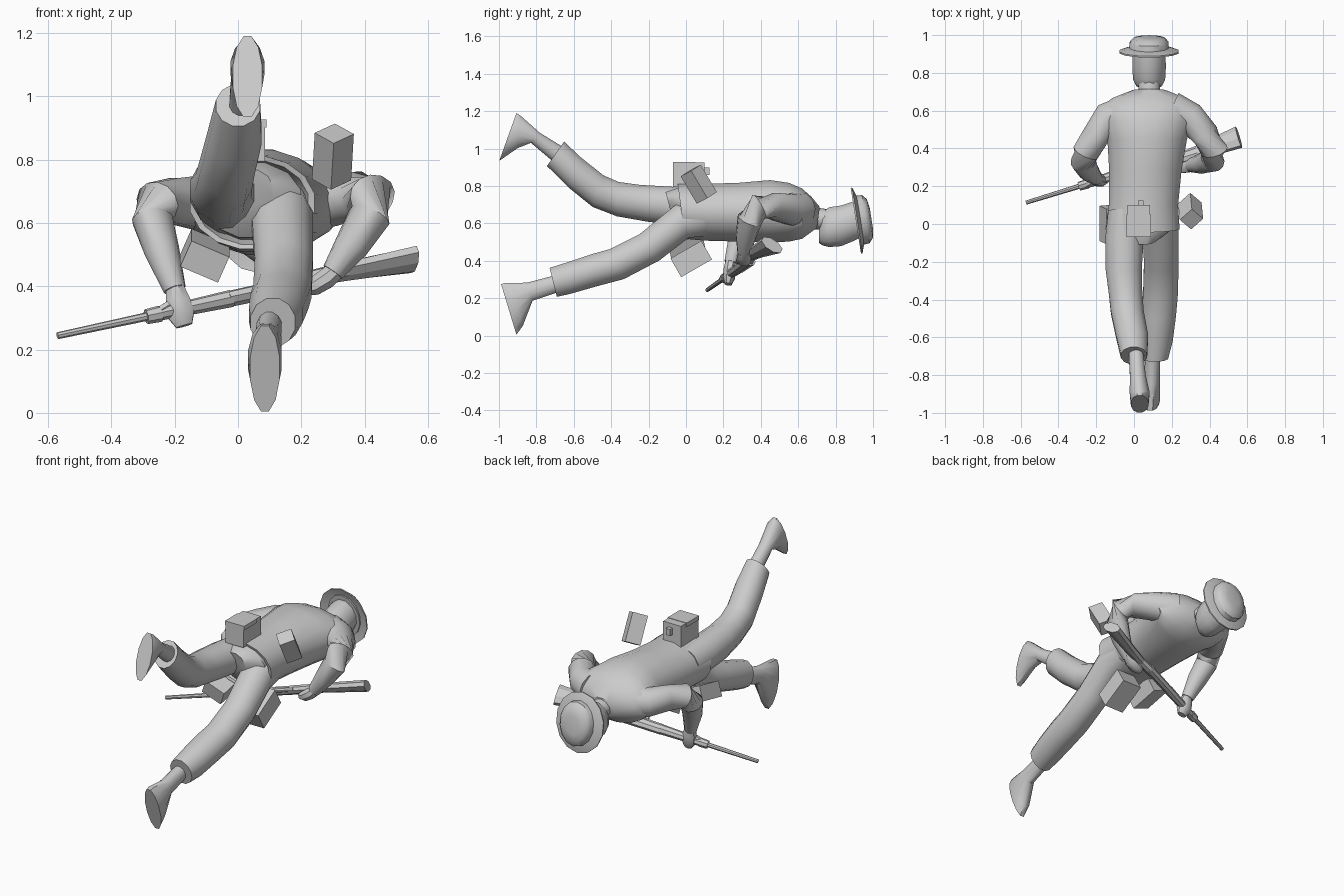
import bpy, bmesh, math
from mathutils import Vector as V

grey = bpy.data.materials.new("plain_grey")
grey.diffuse_color = (0.6, 0.6, 0.6, 1)


def finish(name, bm, smooth=True):
    bmesh.ops.recalc_face_normals(bm, faces=bm.faces)
    me = bpy.data.meshes.new(name)
    bm.to_mesh(me)
    bm.free()
    me.materials.append(grey)
    ob = bpy.data.objects.new(name, me)
    bpy.context.collection.objects.link(ob)
    if smooth:
        bpy.ops.object.select_all(action='DESELECT')
        bpy.context.view_layer.objects.active = ob
        ob.select_set(True)
        bpy.ops.object.shade_smooth_by_angle(angle=math.radians(40))
    return ob


def loft(name, rings, n=12, smooth=True):
    """Skin a list of ellipses given as (centre, half axis, half axis)."""
    bm = bmesh.new()
    loops = []
    for c, u, v in rings:
        angles = [2 * math.pi * (i + 0.5) / n for i in range(n)]
        loops.append([bm.verts.new(c + u * math.cos(a) + v * math.sin(a)) for a in angles])
    for a, b in zip(loops, loops[1:]):
        for i in range(n):
            j = (i + 1) % n
            bm.faces.new((a[i], a[j], b[j], b[i]))
    bm.faces.new(loops[0])
    bm.faces.new(loops[-1])
    return finish(name, bm, smooth)


def side_loft(name, sections, n=12):
    """Sections: x, upper (y, z), lower (y, z), half width."""
    rings = []
    for x, y1, z1, y2, z2, hw in sections:
        a, b = V((x, y1, z1)), V((x, y2, z2))
        rings.append(((a + b) / 2, V((hw, 0, 0)), (a - b) / 2))
    return loft(name, rings, n)


def tube(name, pts, ref=(0, 0, 1), n=10, smooth=True):
    """Points: x, y, z, half height along ref, half thickness."""
    ps = [V(p[:3]) for p in pts]
    rings = []
    for i, p in enumerate(pts):
        t = (ps[min(i + 1, len(ps) - 1)] - ps[max(i - 1, 0)]).normalized()
        v = V(ref)
        v = (v - t * v.dot(t)).normalized()
        rings.append((ps[i], t.cross(v) * p[-1], v * p[3]))
    return loft(name, rings, n, smooth)


def box(name, c, along, across, size):
    """Box with its length along one direction, its width along another."""
    a = V(along).normalized()
    u = V(across)
    u = (u - a * u.dot(a)).normalized()
    w = a.cross(u)
    bm = bmesh.new()
    bmesh.ops.create_cube(bm, size=1)
    for vert in bm.verts:
        p = vert.co
        vert.co = V(c) + a * p.x * size[0] + u * p.y * size[1] + w * p.z * size[2]
    return finish(name, bm, False)


# Jacket with a recessed hem
side_loft("jacket", [
    (.045, .07, .78, .07, .55, .15), (.045, -.04, .80, .0, .53, .18),
    (.045, -.045, .815, -.005, .515, .20), (.05, .1, .815, .1, .505, .187),
    (.06, .28, .82, .28, .50, .195), (.07, .45, .835, .45, .495, .215),
    (.075, .55, .82, .55, .50, .25), (.08, .62, .79, .62, .515, .255),
    (.08, .67, .745, .66, .545, .20), (.08, .715, .69, .70, .575, .09)], 16)
side_loft("pelvis", [
    (.045, -.11, .77, -.07, .62, .07), (.045, -.04, .795, -.01, .55, .16),
    (.045, .1, .79, .1, .54, .16)])

# Neck, head and brimmed hat
side_loft("neck", [(.08, .66, .69, .66, .57, .06), (.08, .80, .67, .80, .56, .06)], 10)
side_loft("head", [
    (.08, .71, .565, .71, .495, .035), (.08, .73, .665, .73, .48, .07),
    (.08, .765, .69, .765, .47, .088), (.08, .83, .70, .83, .475, .092),
    (.08, .89, .72, .89, .50, .09), (.08, .93, .72, .93, .52, .085)])

hat_axis = V((0, .988, .155))
hat_side = V((0, -.155, .988))


def hat_part(name, steps):
    loft(name, [(V((.08, .912, .615)) + hat_axis * d, V((rx, 0, 0)), hat_side * rz)
                for d, rx, rz in steps], 14)


hat_part("hat_brim", [(.012, .10, .12), (-.004, .16, .178), (.004, .16, .178), (.024, .10, .12)])
hat_part("hat_crown", [(.0, .107, .135), (.05, .105, .130), (.072, .085, .105), (.08, .045, .055)])

# Raised trailing leg and lower trailing leg
side_loft("raised_trouser_leg", [
    (-.03, .08, .79, .06, .56, .11), (-.05, -.08, .80, -.06, .59, .105),
    (-.055, -.25, .81, -.2, .605, .10), (-.045, -.36, .825, -.37, .635, .092),
    (-.035, -.44, .86, -.5, .685, .09), (-.01, -.56, .955, -.63, .79, .088),
    (0, -.65, 1.04, -.745, .905, .072)])
side_loft("raised_boot", [
    (.01, -.64, 1.0, -.70, .92, .04), (.02, -.78, 1.085, -.83, 1.03, .043),
    (.03, -.885, 1.18, -.90, 1.0, .055), (.03, -.905, 1.195, -1.0, .93, .048)])
side_loft("lower_trouser_leg", [
    (.13, .06, .76, .12, .53, .10), (.14, -.06, .70, .015, .52, .10),
    (.145, -.25, .545, -.14, .40, .095), (.14, -.41, .465, -.33, .30, .095),
    (.13, -.5, .44, -.48, .26, .095), (.12, -.62, .40, -.62, .22, .088),
    (.11, -.73, .365, -.69, .205, .073)])
side_loft("lower_boot", [
    (.10, -.68, .33, -.67, .235, .04), (.095, -.85, .285, -.82, .185, .043),
    (.085, -.97, .285, -.87, .05, .055), (.085, -.99, .28, -.905, 0, .048)])

# Bent arms and gripping hands
tube("right_arm", [
    (.20, .60, .67, .10, .10), (.30, .56, .675, .085, .085), (.38, .47, .69, .075, .075),
    (.425, .39, .69, .075, .07), (.415, .34, .62, .068, .068),
    (.36, .32, .53, .055, .055), (.30, .31, .445, .036, .036)], (0, 1, .3), 12)
tube("left_arm", [
    (-.05, .58, .66, .10, .10), (-.14, .56, .665, .085, .085), (-.2, .47, .67, .075, .075),
    (-.255, .38, .665, .072, .07), (-.27, .33, .61, .066, .066),
    (-.24, .28, .51, .056, .056), (-.20, .24, .39, .036, .036)], (0, 1, .3), 12)
tube("right_hand", [
    (.32, .32, .46, .03, .03), (.28, .31, .425, .042, .035), (.24, .31, .40, .042, .032),
    (.21, .31, .39, .025, .02)], (0, 1, 0), 8)
tube("left_hand", [
    (-.20, .24, .40, .03, .03), (-.19, .235, .355, .036, .042), (-.18, .23, .31, .034, .046),
    (-.17, .225, .275, .02, .028)], (0, 1, 0), 8)
tube("left_thumb", [(-.22, .22, .34, .015, .015), (-.26, .20, .315, .014, .014),
                    (-.285, .195, .295, .009, .009)], (0, 1, 0), 6)


# Rifle, held crosswise along one line
def on_line(x, h, w, lift=0):
    k = (x + .565) / 1.12
    return (x, .115 + .345 * k + lift * .88, .245 + .24 * k - lift * .48, h, w)


def rifle_part(name, steps, n=8, smooth=True):
    tube(name, [on_line(*s) for s in steps], (0, .88, -.48), n, smooth)


rifle_part("barrel", [(-.57, .011, .011), (-.25, .014, .014)])
rifle_part("front_band", [(-.29, .024, .024), (-.245, .026, .026)])
rifle_part("fore_stock", [(-.25, .023, .021), (-.02, .030, .027)])
rifle_part("receiver", [(-.03, .032, .024), (.17, .034, .026)], 8, False)
rifle_part("bolt", [(.06, .014, .014, -.035), (.16, .014, .014, -.035)])
rifle_part("shoulder_stock", [(.13, .036, .026, -.005), (.24, .032, .025, -.02),
                              (.34, .042, .028, -.018), (.555, .067, .032, 0)], 8, False)

# Belt pouches and pack boxes
box("side_pack", (.30, .068, .81), (-.05, .5, -.85), (.7, .6, .35), (.17, .09, .085))
box("back_pouch", (.025, .015, .86), (0, 1, 0), (1, 0, 0), (.17, .12, .13))
box("back_pouch_flap", (.025, -.01, .915), (0, 1, 0), (1, 0, 0), (.12, .13, .025))
box("back_pouch_buckle", (.035, .11, .88), (0, 1, 0), (1, 0, 0), (.03, .03, .04))
box("front_pouch", (.13, .028, .41), (0, .87, .5), (1, 0, 0), (.19, .13, .115))
box("left_pouch", (-.105, .0, .497), (0, .95, .2), (.9, 0, -.4), (.19, .13, .09))
